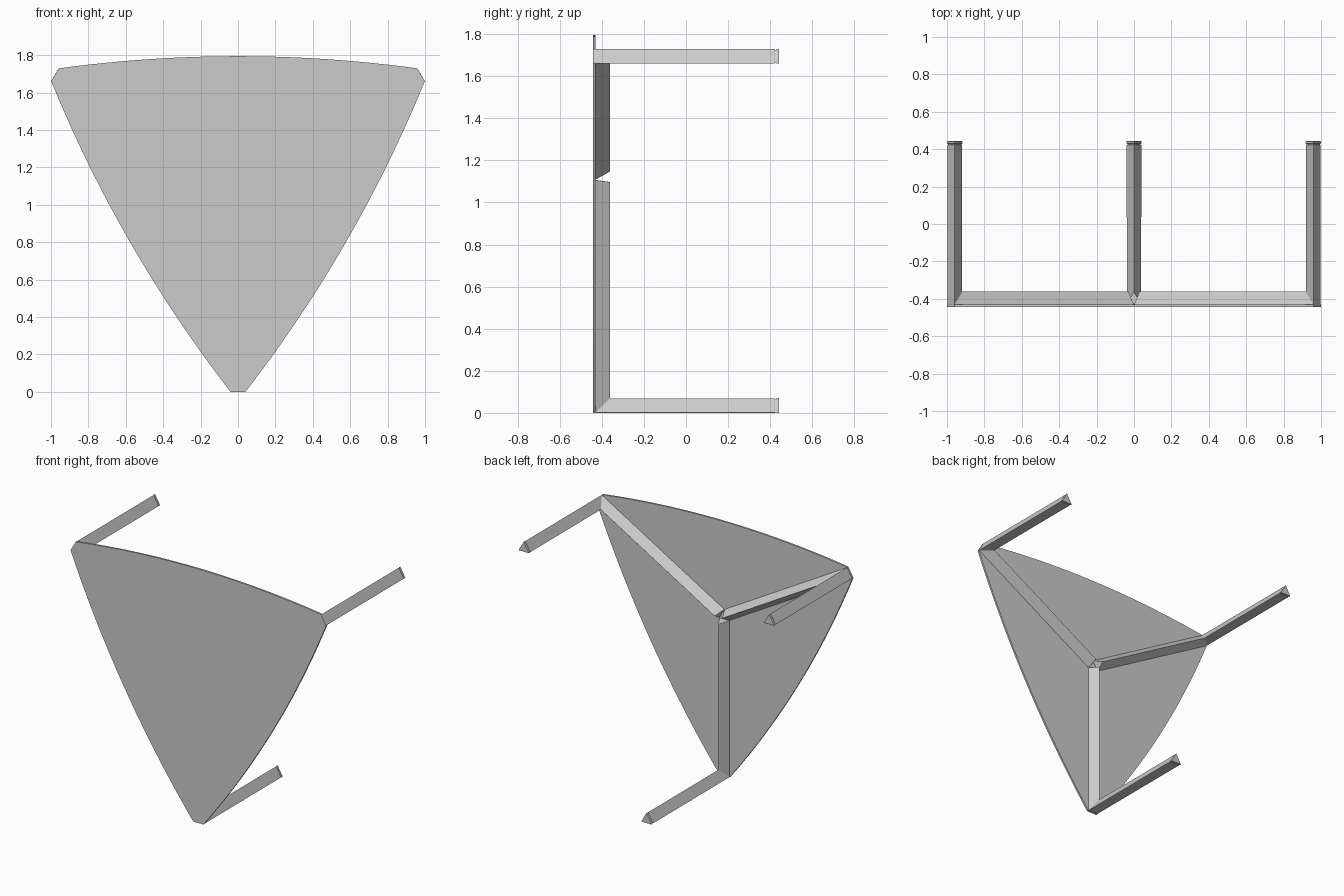
import bpy, bmesh, math

if "Cube" in bpy.data.objects:
    bpy.data.objects.remove(bpy.data.objects["Cube"])

CZ, R = 1.13, 1.13           # hub height and hub-to-corner distance
W, D = 0.04, 0.07            # half width and depth of triangular tube
FRONT, BACK, END = -0.443, -0.43, 0.443


def place(t, r, y, ang):
    """Local tangent / radius / depth to world, arm direction ang in the xz plane."""
    c, s = math.cos(ang), math.sin(ang)
    return (r * c - t * s, y, CZ + r * s + t * c)


def loft(name, rings, bevel=0.0):
    """Closed solid skinned between matching rings of points."""
    bm = bmesh.new()
    vs = [[bm.verts.new(p) for p in ring] for ring in rings]
    n = len(vs[0])
    for a, b in zip(vs, vs[1:]):
        for i in range(n):
            j = (i + 1) % n
            bm.faces.new((a[i], a[j], b[j], b[i]))
    bm.faces.new(vs[0])
    bm.faces.new(vs[-1][::-1])
    bmesh.ops.recalc_face_normals(bm, faces=bm.faces)
    me = bpy.data.meshes.new(name)
    bm.to_mesh(me)
    bm.free()
    ob = bpy.data.objects.new(name, me)
    bpy.context.collection.objects.link(ob)
    if bevel:
        m = ob.modifiers.new("edge_rounding", 'BEVEL')
        m.width, m.segments = bevel, 2
    return ob


ANGLES = [math.radians(a) for a in (-90, 30, 150)]

# Table top: three bowed sides with clipped corners
sag, steps = 0.065, 24
outline = []
for k, ang in enumerate(ANGLES):
    a = place(W, R, 0, ang)
    b = place(-W, R, 0, ANGLES[(k + 1) % 3])
    mid = ang + math.radians(60)
    half = math.hypot(b[0] - a[0], b[2] - a[2]) / 2
    rad = (half * half + sag * sag) / (2 * sag)
    for i in range(steps + 1):
        f = i / steps
        u = half * (2 * f - 1)
        bow = math.sqrt(rad * rad - u * u) - (rad - sag)
        outline.append((a[0] + (b[0] - a[0]) * f + bow * math.cos(mid),
                        a[2] + (b[2] - a[2]) * f + bow * math.sin(mid)))
loft("table_top", [[(x, y, z) for x, z in outline] for y in (FRONT, BACK)])

# Tube section: tangent offset and depth from the outer face
SECTION = [(-W, 0.0), (W, 0.0), (0.0, D)]
for k, ang in enumerate(ANGLES):
    # Mitred leg and rib in one piece
    leg = [place(t, R - d, 0.424, ang) for t, d in SECTION]
    corner = [place(t, R - d, BACK + d, ang) for t, d in SECTION]
    hub = [place(t, 0.023 if d == 0 else 0.033, BACK + d, ang) for t, d in SECTION]
    loft(f"leg_and_rib_{k + 1}", [leg, corner, hub], 0.003)

    # Foot cap with a narrower neck
    def ring(s, y):
        return [place(t * s, R - D / 3 - (d - D / 3) * s, y, ang) for t, d in SECTION]
    loft(f"foot_neck_{k + 1}", [ring(0.88, 0.415), ring(0.88, 0.435)])
    loft(f"foot_cap_{k + 1}", [ring(1.03, 0.429), ring(1.03, END)], 0.002)
